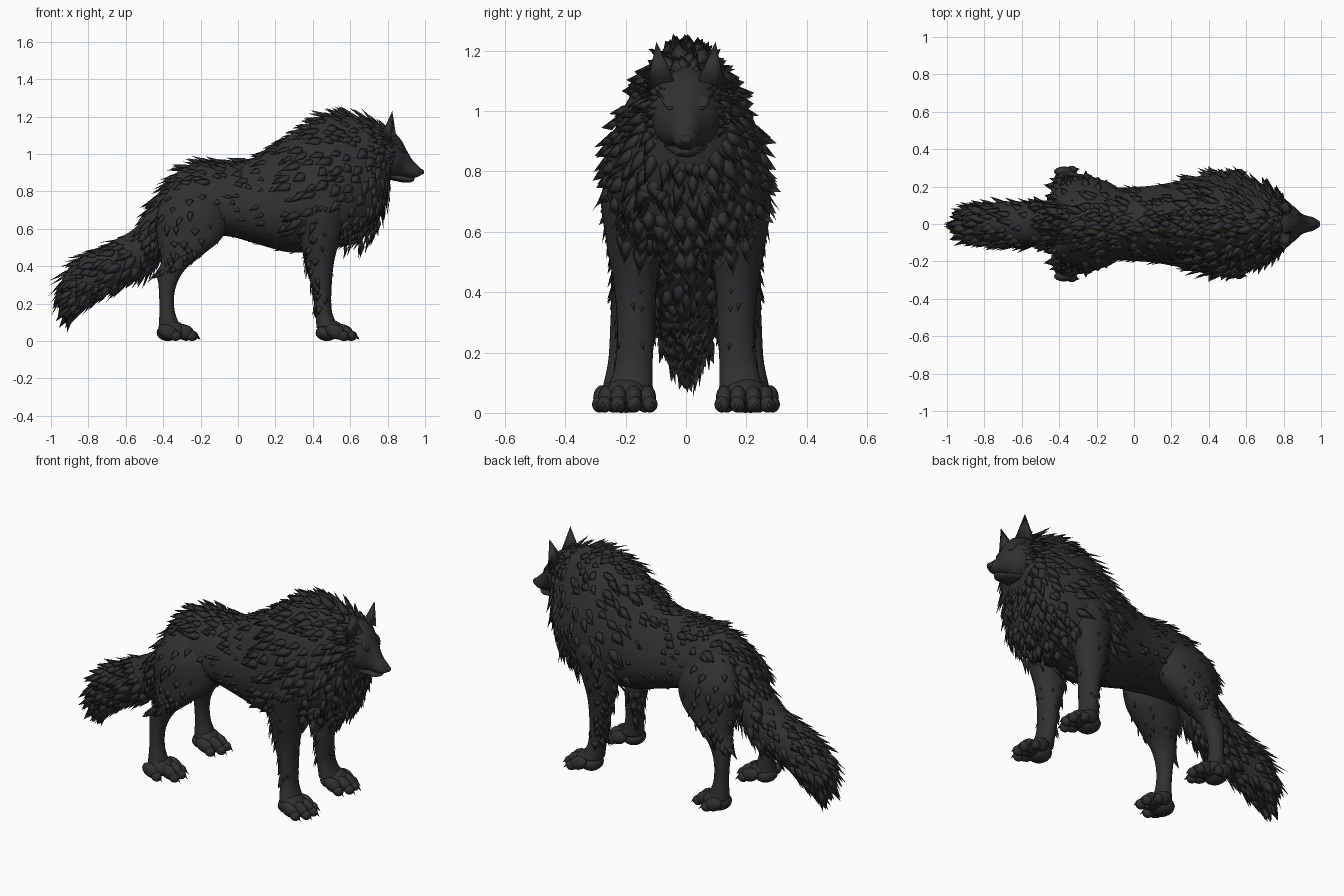
import bpy, bmesh, math, random
from mathutils import Vector, Matrix

random.seed(7)
if "Cube" in bpy.data.objects:
    bpy.data.objects.remove(bpy.data.objects["Cube"], do_unlink=True)

FUR = (0.03, 0.03, 0.031, 1)
mat = bpy.data.materials.new("charcoal_fur")
mat.use_nodes = True
mat.diffuse_color = FUR
bsdf = mat.node_tree.nodes["Principled BSDF"]
bsdf.inputs["Base Color"].default_value = FUR
bsdf.inputs["Roughness"].default_value = 0.8


def finish(bm, name, mirror=False):
    bmesh.ops.recalc_face_normals(bm, faces=bm.faces[:])
    for v in bm.verts:
        v.co.z = max(v.co.z, 0)
    for f in bm.faces:
        f.smooth = True
    me = bpy.data.meshes.new(name)
    bm.to_mesh(me)
    bm.free()
    me.materials.append(mat)
    ob = bpy.data.objects.new(name, me)
    bpy.context.collection.objects.link(ob)
    if mirror:
        m = ob.modifiers.new("mirror", 'MIRROR')
        m.use_axis = (False, True, False)
        m.use_mirror_merge = False


class Loft:
    """Tube through rings: edge A (x, z), edge B (x, z), half width, y centre."""

    def __init__(self, rings, egg=0.0):
        self.k = [Vector(r) for r in rings]
        self.egg = egg

    def ring(self, t):
        k, n = self.k, len(self.k) - 1
        s = min(max(t, 0), 1) * n
        i = min(int(s), n - 1)
        u = s - i
        a, b, c, d = (k[min(max(j, 0), n)] for j in range(i - 1, i + 3))
        return (b * 2 + (c - a) * u + (a * 2 - b * 5 + c * 4 - d) * u ** 2
                + (b * 3 - a - c * 3 + d) * u ** 3) * 0.5

    def point(self, t, ang):
        ax, az, bx, bz, w, y = self.ring(t)
        c, s = math.cos(ang), math.sin(ang)
        return Vector(((ax + bx + (ax - bx) * c) / 2,
                       y + w * s * (1 - self.egg * c),
                       (az + bz + (az - bz) * c) / 2))

    def build(self, name, rows=40, cols=28, mirror=False):
        bm = bmesh.new()
        grid = [[bm.verts.new(self.point(i / rows, math.tau * j / cols))
                 for j in range(cols)] for i in range(rows + 1)]
        for p, q in zip(grid, grid[1:]):
            for j in range(cols):
                m = (j + 1) % cols
                bm.faces.new((p[j], p[m], q[m], q[j]))
        bm.faces.new(grid[0])
        bm.faces.new(grid[-1])
        finish(bm, name, mirror)

    def fur(self, name, rows, cols, length, width, span=(0, 1), droop=0.4,
            lift=0.2, mirror=False, cover=lambda p, n: 1):
        """Pointed locks following the tube; cover sets their size and density."""
        bm = bmesh.new()
        h = 0.01
        for i in range(rows):
            for j in range(cols):
                f = (i + random.random()) / rows
                t = span[0] + (span[1] - span[0]) * f
                a = math.tau * (j + i % 2 / 2 + random.uniform(-.35, .35)) / cols
                p = self.point(t, a)
                flow = (self.point(t + h, a) - self.point(t - h, a)).normalized()
                n = (self.point(t, a + h) - self.point(t, a - h)).cross(flow).normalized()
                if n.dot(p - self.point(t, a + math.pi)) < 0:
                    n.negate()
                k = cover(p, n)
                if random.random() > k:
                    continue
                d = flow + Vector((0, 0, -droop))
                d = (d - n * d.dot(n)).normalized()
                l = length * k * random.uniform(0.65, 1.35)
                w = width * k * random.uniform(0.7, 1.3)
                side = d.cross(n)
                d = d + side * random.uniform(-.25, .25)
                lock(bm, p - n * 0.012, p + d * l * 0.5 + n * 0.001,
                     p + d * l + n * l * lift, side * w, n * w * 0.3)
        finish(bm, name, mirror)


def lock(bm, root, mid, tip, side, up):
    r, t = bm.verts.new(root), bm.verts.new(tip)
    m = [bm.verts.new(mid + o) for o in (side, up, -side, -up)]
    for j in range(4):
        bm.faces.new((r, m[j], m[j - 1]))
        bm.faces.new((t, m[j - 1], m[j]))


def ball(bm, loc, size, tilt=0.0):
    mx = Matrix.Translation(loc) @ Matrix.Rotation(tilt, 4, 'Y') @ Matrix.Diagonal((*size, 1))
    bmesh.ops.create_uvsphere(bm, u_segments=16, v_segments=10, radius=1, matrix=mx)


# Torso with mane, chest and rump
body = Loft([(.825, 1.125, .82, .88, .1, 0), (.74, 1.17, .785, .73, .155, 0),
             (.62, 1.205, .715, .585, .21, 0), (.5, 1.21, .585, .525, .255, 0),
             (.38, 1.165, .42, .485, .26, 0), (.25, 1.085, .27, .475, .228, 0),
             (.1, .985, .1, .52, .2, 0), (-.05, .96, -.05, .56, .19, 0),
             (-.2, .955, -.2, .56, .185, 0), (-.33, .9, -.34, .56, .145, 0),
             (-.45, .76, -.43, .57, .08, 0)], egg=0.26)
body.build("torso", rows=60, cols=40)


def torso_cover(p, n):
    if n.z < -0.5 and p.x < 0.45:
        return 0.4
    if p.x > 0.3:
        return 1.1
    return 1.0 if n.z > 0.5 else 0.6


body.fur("torso_fur", 25, 24, .105, .024, span=(.01, .98), cover=torso_cover)

# Crest of longer locks along the spine
bm = bmesh.new()
for i in range(55):
    t = random.uniform(.1, .9)
    p = body.point(t, random.uniform(-.4, .4))
    l = random.uniform(.08, .13)
    back = (body.point(t + .02, 0) - body.point(t, 0)).normalized()
    up = Vector((0, 0, 1))
    lock(bm, p - up * .015, p + back * l * .45 + up * .008, p + back * l + up * .032,
         Vector((0, .022, 0)), up * .01)
finish(bm, "spine_crest")

# Tail
tail = Loft([(-.33, .88, -.33, .56, .1, 0), (-.43, .78, -.4, .45, .125, 0),
             (-.54, .615, -.49, .355, .125, 0), (-.67, .535, -.6, .295, .12, 0),
             (-.8, .47, -.71, .24, .115, 0), (-.91, .385, -.8, .185, .1, 0),
             (-.955, .26, -.86, .145, .063, 0), (-.92, .09, -.9, .08, .008, 0)])
tail.build("tail", rows=36)
tail.fur("tail_fur", 16, 14, .115, .024, span=(.05, .85), droop=.15)

# Front and hind legs
foreleg = Loft([(.54, .95, .4, .95, .02, .14), (.59, .76, .335, .74, .1, .175),
                (.555, .58, .335, .56, .095, .17), (.515, .43, .355, .43, .072, .168),
                (.5, .28, .395, .28, .062, .166), (.502, .16, .412, .16, .062, .173),
                (.53, .09, .42, .07, .075, .185)])
foreleg.build("front_legs", mirror=True)
foreleg.fur("front_leg_fur", 11, 9, .08, .019, span=(.15, .78), droop=.2, mirror=True,
            cover=lambda p, n: 1 if n.x < -.2 else .45)

hindleg = Loft([(-.16, .87, -.34, .85, .03, .09), (-.07, .73, -.43, .7, .095, .135),
                (-.075, .57, -.43, .53, .1, .145), (-.19, .46, -.41, .43, .08, .168),
                (-.285, .38, -.435, .36, .058, .19), (-.335, .28, -.425, .3, .046, .205),
                (-.34, .17, -.42, .17, .045, .213), (-.31, .08, -.425, .06, .062, .218)])
hindleg.build("hind_legs", mirror=True)
hindleg.fur("hind_leg_fur", 10, 11, .09, .021, span=(.06, .52), droop=.2, mirror=True,
            cover=lambda p, n: .9 if n.x < .3 and n.y > -.3 else .4)

# Paws with pads, toes and claws; the outer toes sit further back
for name, x, y, outer in (("front_paws", .42, .198, .12), ("hind_paws", -.43, .215, .075)):
    bm = bmesh.new()
    ball(bm, (x + .055, y, .045), (.06, .07, .045))
    ball(bm, (x + .09, y, .065), (.07, .07, .045), .45)
    for o, reach in ((-.075, .13), (-.026, .165), (.026, .16), (.068, outer)):
        ball(bm, (x + reach - .02, y + o * .95, .05), (.055, .028, .038), .4)
        ball(bm, (x + reach + .022, y + o * 1.05, .028), (.03, .025, .027))
        lock(bm, Vector((x + reach + .025, y + o * 1.08, .036)),
             Vector((x + reach + .045, y + o * 1.1, .033)),
             Vector((x + reach + .066, y + o * 1.2, .006)),
             Vector((0, .01, 0)), Vector((0, 0, .012)))
    finish(bm, name, True)

# Head, muzzle and lower jaw
head = Loft([(.72, 1.14, .74, .86, .1, 0), (.8, 1.14, .8, .865, .12, 0),
             (.865, 1.085, .845, .872, .094, 0), (.905, 1.015, .875, .876, .06, 0),
             (.935, .965, .91, .873, .045, 0), (.968, .933, .945, .873, .036, 0),
             (.99, .908, .975, .885, .02, 0)], egg=0.12)
head.build("head")
Loft([(.8, .9, .8, .865, .07, 0), (.87, .89, .87, .85, .048, 0),
      (.915, .878, .915, .847, .037, 0), (.945, .872, .94, .856, .015, 0)]).build("lower_jaw", 16, 20)

bm = bmesh.new()
ball(bm, (.98, 0, .905), (.016, .021, .015), .6)
finish(bm, "nose")

# Heavy slanted brows shading small eyes
bm = bmesh.new()
ball(bm, (.886, .05, 1.01), (.008, .012, .006))
finish(bm, "eyes", True)
bm = bmesh.new()
ball(bm, (.868, .042, 1.035), (.036, .036, .011), .95)
finish(bm, "brows", True)

# Ears: broad, pointed and hollow at the front
bm = bmesh.new()
tip = bm.verts.new((.825, .098, 1.23))
base = [bm.verts.new(c) for c in ((.845, .04, 1.1), (.785, .045, 1.12), (.755, .1, 1.08),
                                  (.81, .135, 1.06), (.822, .09, 1.09))]
for j in range(5):
    bm.faces.new((tip, base[j], base[j - 1]))
bm.faces.new(base)
finish(bm, "ears", True)

# Face ruff sweeping back and outwards from the cheeks and forehead
bm = bmesh.new()
for i in range(60):
    a = random.uniform(.15, 2.8)
    p = head.point(random.uniform(.12, .36), a)
    n = Vector((.45, math.sin(a), math.cos(a))).normalized()
    d = Vector((-.75, .6 * math.sin(a), .25 * math.cos(a) - .4))
    d = (d - n * d.dot(n) * .85).normalized()
    l = random.uniform(.07, .12)
    lock(bm, p - n * .012, p + d * l * .5 + n * .003, p + d * l + n * .014,
         d.cross(n).normalized() * .02, n * .007)
finish(bm, "face_ruff", True)

# Hanging chest locks below the throat
bm = bmesh.new()
for i in range(36):
    p = body.point(random.uniform(.02, .3), math.pi - random.uniform(0, .9))
    n = Vector((.8, p.y * 2, -.1)).normalized()
    d = Vector((-.25, p.y * .4, -1)).normalized()
    l = random.uniform(.08, .13)
    lock(bm, p - n * .02, p + d * l * .45 + n * .002, p + d * l + n * .002,
         d.cross(n).normalized() * .026, n * .01)
finish(bm, "chest_locks", True)
